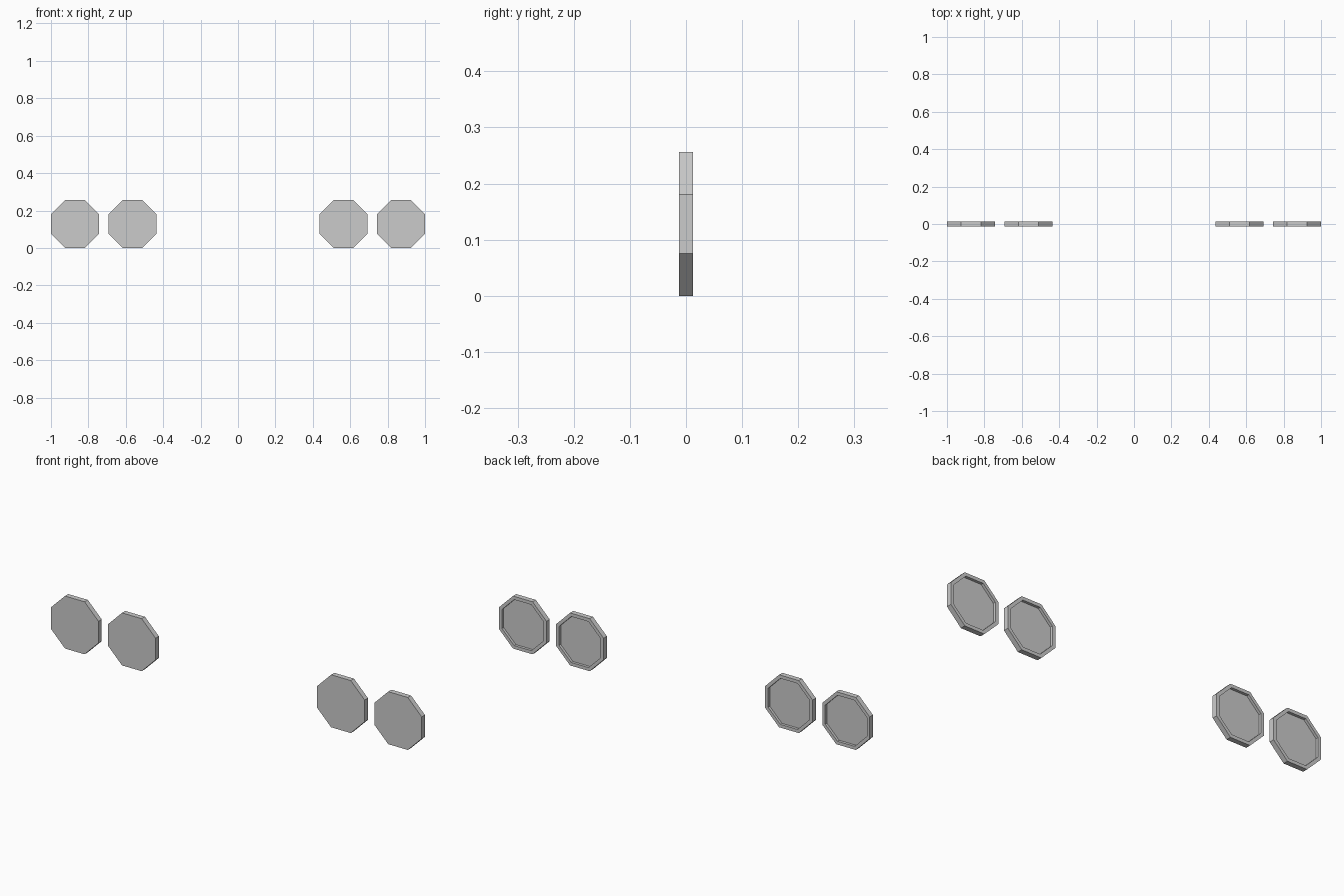
import bpy, bmesh, math
from mathutils import Matrix

if "Cube" in bpy.data.objects:
    bpy.data.objects.remove(bpy.data.objects["Cube"])

APOTHEM, THICK, RIM, RECESS = 0.128, 0.025, 0.016, 0.013


def octagon_disc(name, x):
    bm = bmesh.new()
    # flat-topped octagonal plate standing upright, facing -y
    r = APOTHEM / math.cos(math.pi / 8)
    bmesh.ops.create_cone(bm, cap_ends=True, segments=8, radius1=r, radius2=r, depth=THICK)
    top = max(bm.verts, key=lambda v: v.co.x)
    turn = math.pi / 8 - math.atan2(top.co.y, top.co.x)
    bmesh.ops.rotate(bm, verts=bm.verts, matrix=Matrix.Rotation(turn, 3, 'Z'))
    bmesh.ops.rotate(bm, verts=bm.verts, matrix=Matrix.Rotation(-math.pi / 2, 3, 'X'))
    bm.normal_update()
    # shallow recess in the back, leaving a thin rim
    back = max(bm.faces, key=lambda f: f.normal.y)
    bmesh.ops.inset_region(bm, faces=[back], thickness=RIM, use_even_offset=True)
    floor = bmesh.ops.extrude_discrete_faces(bm, faces=[back])["faces"][0]
    bmesh.ops.translate(bm, verts=floor.verts, vec=(0, -RECESS, 0))
    mesh = bpy.data.meshes.new(name)
    bm.to_mesh(mesh)
    bm.free()
    obj = bpy.data.objects.new(name, mesh)
    obj.location = (x, 0, APOTHEM)
    bpy.context.collection.objects.link(obj)


# two mirrored pairs of discs
for side, s in (("left", -1), ("right", 1)):
    octagon_disc(f"outer_disc_{side}", s * 0.872)
    octagon_disc(f"inner_disc_{side}", s * 0.564)
